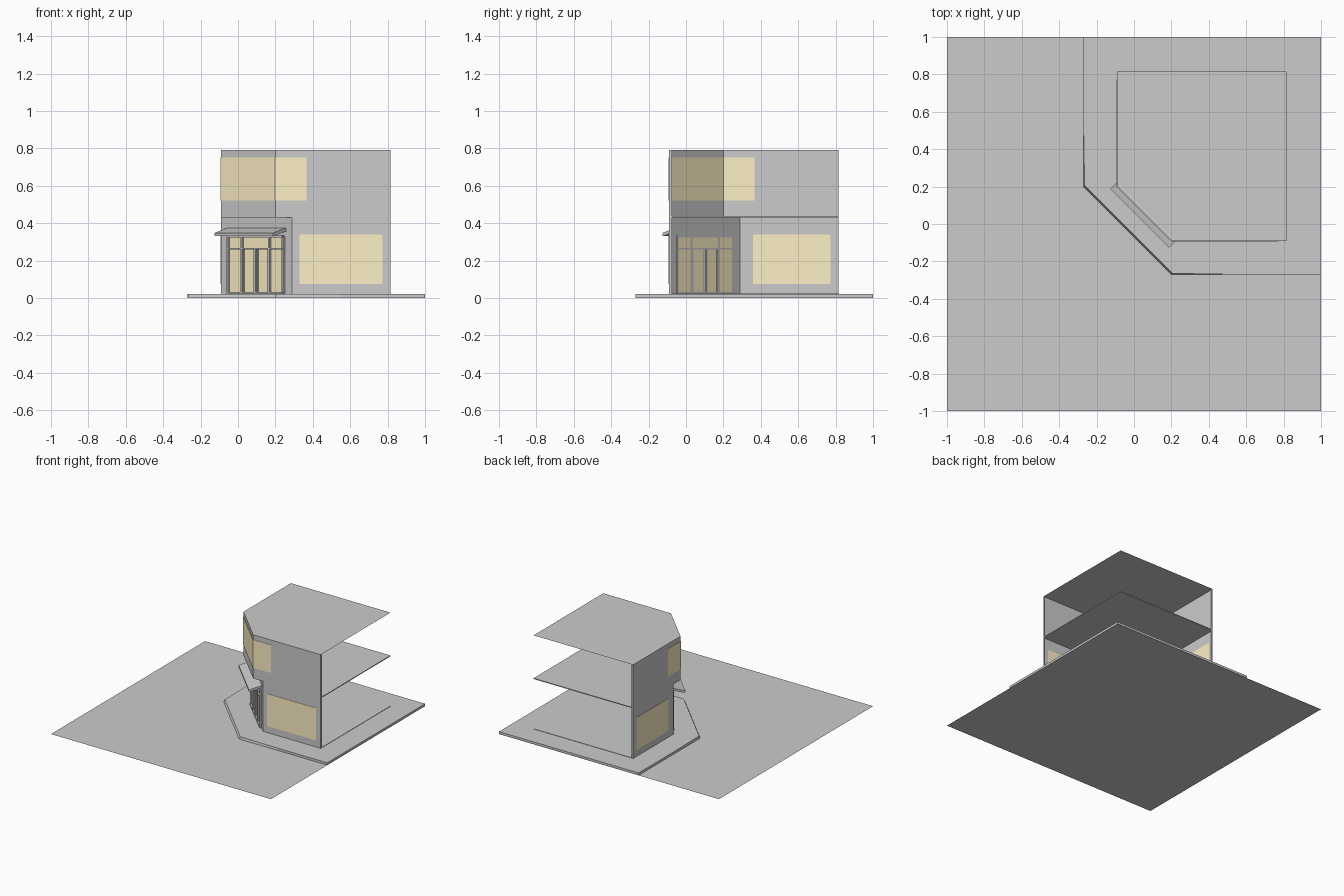
import bpy, bmesh, math
from mathutils import Matrix, Vector

if "Cube" in bpy.data.objects:
    bpy.data.objects.remove(bpy.data.objects["Cube"])

glass = bpy.data.materials.new("warm_glass")
glass.diffuse_color = (1.0, 0.88, 0.57, 1)
glass.use_nodes = True
glass.node_tree.nodes["Principled BSDF"].inputs["Base Color"].default_value = glass.diffuse_color


def finish(name, bm, mat=None):
    bmesh.ops.recalc_face_normals(bm, faces=bm.faces)
    me = bpy.data.meshes.new(name)
    bm.to_mesh(me)
    bm.free()
    ob = bpy.data.objects.new(name, me)
    bpy.context.collection.objects.link(ob)
    if mat:
        me.materials.append(mat)
    return ob


def slab(name, pts, z0, z1):
    """Flat polygon, extruded when z1 > z0."""
    bm = bmesh.new()
    f = bm.faces.new([bm.verts.new((x, y, z0)) for x, y in pts])
    if z1 > z0:
        r = bmesh.ops.extrude_face_region(bm, geom=[f], use_keep_orig=True)
        up = [v for v in r["geom"] if isinstance(v, bmesh.types.BMVert)]
        bmesh.ops.translate(bm, verts=up, vec=(0, 0, z1 - z0))
    return finish(name, bm)


def ribbon(name, pts, z0, z1, mat=None, thick=0):
    """Vertical sheet following a plan path."""
    bm = bmesh.new()
    cols = [(bm.verts.new((x, y, z0)), bm.verts.new((x, y, z1))) for x, y in pts]
    for (a, b), (c, d) in zip(cols, cols[1:]):
        bm.faces.new((a, c, d, b))
    ob = finish(name, bm, mat)
    if thick:
        m = ob.modifiers.new("thickness", "SOLIDIFY")
        m.thickness, m.offset, m.use_even_offset = thick, 0, True
    return ob


# frame of the chamfered corner: u along the wall, v inward
CORNER = Matrix.Translation((0.1, 0.1, 0)) @ Matrix.Rotation(-math.pi / 4, 4, "Z")


def corner_box(name, u0, u1, v0, v1, z0, z1, mat=None):
    bm = bmesh.new()
    bmesh.ops.create_cube(bm, size=1)
    size = Matrix.Diagonal((u1 - u0, v1 - v0, z1 - z0, 1))
    mid = Matrix.Translation(((u0 + u1) / 2, (v0 + v1) / 2, (z0 + z1) / 2))
    bm.transform(CORNER @ mid @ size)
    return finish(name, bm, mat)


LO, HI, T = -0.09, 0.815, 0.015


def corner_path(c):
    return [(HI, LO), (c, LO), (LO, c), (LO, HI)]


# ground and pavement with slightly battered kerb
slab("street", [(-1, -1), (1, -1), (1, 1), (-1, 1)], 0, 0)
pavement = slab("pavement", [(1, -0.27), (0.55, -0.27), (0.2, -0.27), (-0.27, 0.2),
                             (-0.27, 0.55), (-0.27, 1), (1, 1)], 0.001, 0.02)
for v in pavement.data.vertices:
    x, y, z = v.co
    if z > 0.01 and min(x, y) < -0.2 and max(x, y) < 0.3:
        v.co += Vector((0.006, 0.006, 0))

# floors and roof
slab("ground_floor", corner_path(0.29) + [(HI, HI)], 0.02, 0.023)
slab("upper_floor", corner_path(0.2) + [(HI, HI)], 0.431, 0.438)
slab("roof", corner_path(0.2) + [(HI, HI)], 0.79, 0.79)

# street walls with short returns at the open ends
for name, c, z0, z1 in (("lower_wall", 0.29, 0.02, 0.432), ("upper_wall", 0.2, 0.437, 0.79)):
    ribbon(name, [(HI, LO + T)] + corner_path(c) + [(LO + T, HI)], z0, z1)

# windows
ribbon("front_shop_window", [(0.33, LO), (0.772, LO)], 0.075, 0.34, glass, 0.005)
ribbon("side_shop_window", [(LO, 0.357), (LO, 0.772)], 0.075, 0.34, glass, 0.005)
ribbon("corner_window", [(0.365, LO), (0.2, LO), (LO, 0.2), (LO, 0.365)],
       0.52, 0.75, glass, 0.005)

# entrance glazing, mullions and rails
W = 0.208
corner_box("entrance_glass", -W, W, -0.003, 0.003, 0.025, 0.33, glass)
for i, u in enumerate((-W, -0.104, 0, 0.104, W)):
    corner_box(f"mullion_{i}", u - 0.006, u + 0.006, -0.014, 0.004, 0.023,
               0.262 if i == 2 else 0.33)
for name, z in (("transom", 0.263), ("threshold", 0.028), ("head_rail", 0.328)):
    corner_box(name, -W, W, -0.016, 0.004, z - 0.005, z + 0.005)
for i in (-1, 1):
    for j, u in enumerate((0.012, 0.092)):
        corner_box(f"door_stile_{i}_{j}", i * u - 0.004, i * u + 0.004,
                   -0.01, 0.004, 0.033, 0.258)

# sloping awning above the entrance
profile = [(0, 0.375), (-0.098, 0.347), (-0.098, 0.332), (-0.085, 0.332), (0, 0.357)]
bm = bmesh.new()
f = bm.faces.new([bm.verts.new((-0.222, v, z)) for v, z in profile])
r = bmesh.ops.extrude_face_region(bm, geom=[f], use_keep_orig=True)
bmesh.ops.translate(bm, vec=(0.444, 0, 0),
                    verts=[v for v in r["geom"] if isinstance(v, bmesh.types.BMVert)])
bm.transform(CORNER)
finish("awning", bm)
